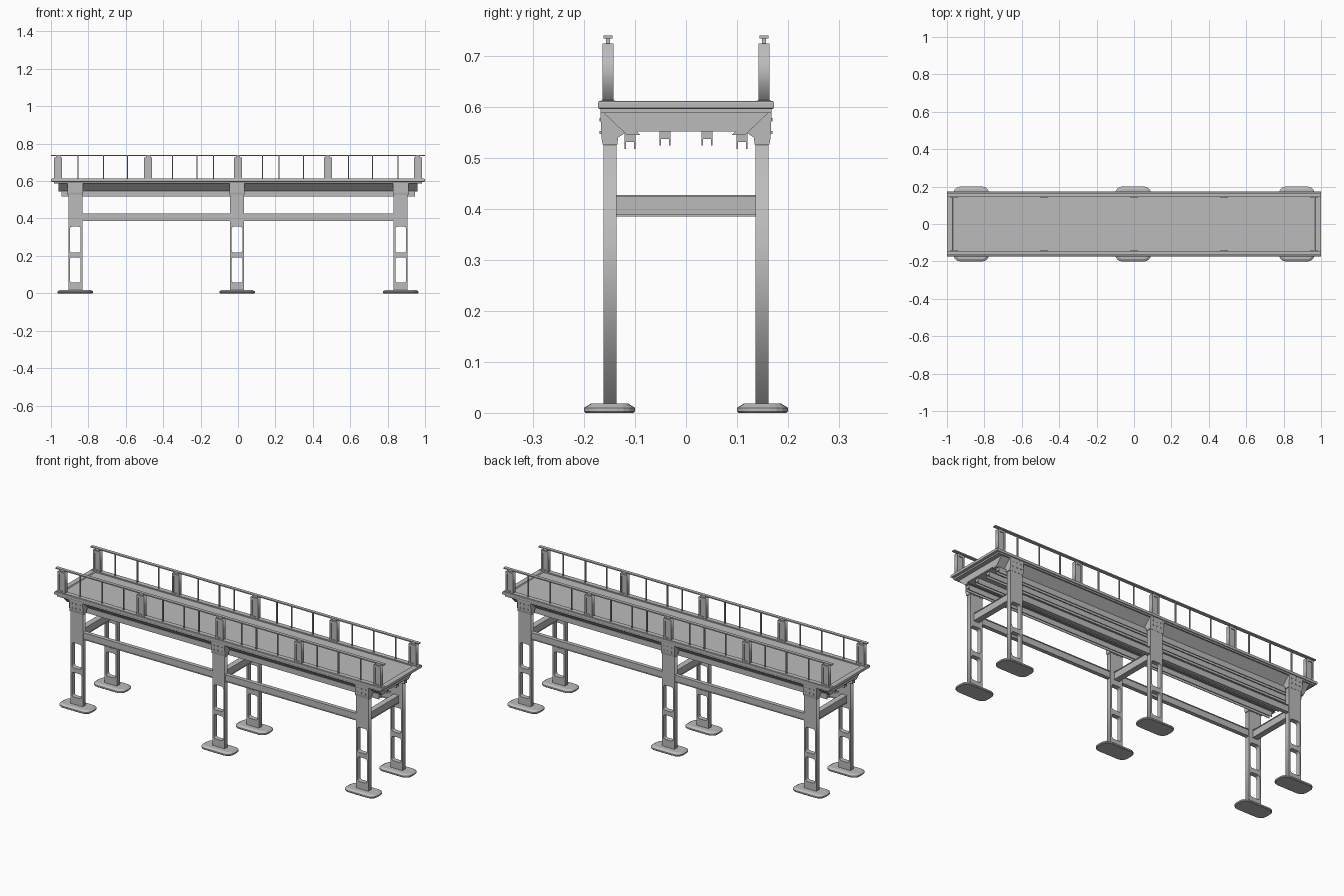
import bpy, bmesh, math
from mathutils import Matrix, Vector

cube = bpy.data.objects.get("Cube")
if cube:
    bpy.data.objects.remove(cube, do_unlink=True)

steel = bpy.data.materials.new("grey_steel")
steel.use_nodes = True
GREY = (0.5, 0.5, 0.5, 1)
steel.diffuse_color = GREY
steel.node_tree.nodes["Principled BSDF"].inputs["Base Color"].default_value = GREY


def add(name, mesh):
    mesh.materials.clear()
    mesh.materials.append(steel)
    ob = bpy.data.objects.new(name, mesh)
    bpy.context.collection.objects.link(ob)
    return ob


def finish(name, bm):
    bmesh.ops.recalc_face_normals(bm, faces=bm.faces)
    mesh = bpy.data.meshes.new(name)
    bm.to_mesh(mesh)
    bm.free()
    return add(name, mesh)


def box(name, x, y, z, bevel=0):
    """Box from (low, high) ranges on each axis."""
    bm = bmesh.new()
    bmesh.ops.create_cube(bm, size=1)
    for v in bm.verts:
        v.co = Vector([(a + b) / 2 + c * (b - a) for c, (a, b) in zip(v.co, (x, y, z))])
    if bevel:
        bmesh.ops.bevel(bm, geom=bm.edges[:], offset=bevel, segments=2,
                        profile=0.5, affect='EDGES')
    return finish(name, bm)


def prism(name, profile, start, end, axis="x"):
    """Extrude a closed profile of (across, z) points along x or y."""
    def place(t, p):
        return (t, p[0], p[1]) if axis == "x" else (p[0], t, p[1])
    bm = bmesh.new()
    face = bm.faces.new([bm.verts.new(place(start, p)) for p in profile])
    out = bmesh.ops.extrude_face_region(bm, geom=[face])
    move = place(end - start, (0, 0))
    bmesh.ops.translate(bm, vec=move,
                        verts=[v for v in out["geom"] if isinstance(v, bmesh.types.BMVert)])
    return finish(name, bm)


def rounded(cx, cy, w, h, r, steps=4):
    pts = []
    for k, (sx, sy) in enumerate(((1, 1), (-1, 1), (-1, -1), (1, -1))):
        for i in range(steps + 1):
            a = math.pi / 2 * (k + i / steps)
            pts.append((cx + sx * (w / 2 - r) + r * math.cos(a),
                        cy + sy * (h / 2 - r) + r * math.sin(a)))
    return pts


def plate(name, outlines, thickness, at):
    """Upright plate facing y; outlines after the first become holes."""
    cu = bpy.data.curves.new(name, 'CURVE')
    cu.dimensions = '2D'
    cu.fill_mode = 'BOTH'
    cu.extrude = thickness / 2
    for pts in outlines:
        sp = cu.splines.new('POLY')
        sp.points.add(len(pts) - 1)
        for p, (u, v) in zip(sp.points, pts):
            p.co = (u, v, 0, 1)
        sp.use_cyclic_u = True
    tmp = bpy.data.objects.new(name + "_outline", cu)
    bpy.context.collection.objects.link(tmp)
    bpy.context.view_layer.update()
    dg = bpy.context.evaluated_depsgraph_get()
    mesh = bpy.data.meshes.new_from_object(tmp.evaluated_get(dg))
    bpy.data.objects.remove(tmp, do_unlink=True)
    mesh.transform(Matrix.Translation(at) @ Matrix.Rotation(math.pi / 2, 4, 'X'))
    return add(name, mesh)


def rect(w, low, high):
    return [(-w / 2, low), (w / 2, low), (w / 2, high), (-w / 2, high)]


def i_section(c, low, high, w, lip=0.004, web=0.003):
    half = [(w, low), (w, low + lip), (w - web, low + lip),
            (w - web, high - lip), (w, high - lip), (w, high)]
    return [(c + a, z) for a, z in half] + [(c - a, z) for a, z in reversed(half)]


# Deck slab with a sunken walking surface
bm = bmesh.new()
bmesh.ops.create_cube(bm, size=1)
for v in bm.verts:
    v.co = Vector((v.co.x * 2, v.co.y * 0.346, 0.604 + v.co.z * 0.016))
top = max(bm.faces, key=lambda f: f.calc_center_median().z)
bmesh.ops.bevel(bm, geom=[e for e in bm.edges if abs(e.verts[0].co.z - e.verts[1].co.z) < 0.001],
                offset=0.004, segments=2, profile=0.5, affect='EDGES')
top = max(bm.faces, key=lambda f: f.calc_center_median().z)
bmesh.ops.inset_region(bm, faces=[top], thickness=0.036)
bmesh.ops.inset_region(bm, faces=[top], thickness=0.005, depth=-0.005)
finish("deck_slab", bm)
box("deck_lower_lip", (-0.985, 0.985), (-0.168, 0.168), (0.588, 0.597))

# Tapered underside of the deck, with sloping side plates
side = [(0.163, 0.59), (0.116, 0.545), (0.09, 0.545), (0.097, 0.552)]
prism("deck_underside", side + [(-y, z) for y, z in reversed(side)], -0.96, 0.96)

# Small channel girders under the deck
for y, low in ((-0.11, 0.518), (-0.041, 0.524), (0.041, 0.524), (0.11, 0.518)):
    h = [(0.011, 0.03), (0.011, 0), (0.008, 0), (0.008, 0.013)]
    prof = [(y + a, low + z) for a, z in h] + [(y - a, low + z) for a, z in reversed(h)]
    prism("girder", prof, -0.945, 0.945)

LEG_X = (-0.87, -0.005, 0.87)
for s in (-1, 1):
    for x in LEG_X:
        # Leg with two rounded openings
        plate("leg", [rect(0.075, 0.015, 0.55),
                      rounded(0, 0.125, 0.058, 0.135, 0.012),
                      rounded(0, 0.287, 0.058, 0.138, 0.012)],
              0.026, (x, s * 0.149, 0))
        # Bracket joining the leg to the deck
        cap = [(0.168, 0.592), (0.166, 0.54), (0.163, 0.525), (0.135, 0.525),
               (0.133, 0.54), (0.118, 0.55), (0.125, 0.592)]
        prism("leg_bracket", [(s * y, z) for y, z in cap], x - 0.041, x + 0.041)
        # Bolts on the bracket
        for dx in (-0.024, 0, 0.024):
            for z in (0.55, 0.575):
                box("bolt", (x + dx - 0.003, x + dx + 0.003),
                    sorted((s * 0.16, s * 0.17)), (z - 0.003, z + 0.003))
        # Foot pad: rounded block with a sloped rim
        bm = bmesh.new()
        rings = []
        for z, inset in ((0, 0.003), (0.003, 0), (0.01, 0), (0.018, 0.013)):
            pts = rounded(x, s * 0.15, 0.19 - 2 * inset, 0.1 - 2 * inset, 0.036 - inset)
            rings.append([bm.verts.new((px, py, z)) for px, py in pts])
        for a, b in zip(rings, rings[1:]):
            for i in range(len(a)):
                j = (i + 1) % len(a)
                bm.faces.new((a[i], a[j], b[j], b[i]))
        bm.faces.new(rings[0])
        bm.faces.new(rings[-1])
        finish("foot_pad", bm)

    # Long beams between neighbouring legs
    for a, b in zip(LEG_X, LEG_X[1:]):
        prism("long_beam", i_section(s * 0.149, 0.387, 0.426, 0.011), a + 0.037, b - 0.037)

    # Railing posts with recessed panels and a short stem
    for x in (-0.962, -0.481, 0, 0.481, 0.962):
        at = (x, s * 0.153, 0)
        plate("railing_post", [rect(0.044, 0.608, 0.725),
                               rounded(0, 0.667, 0.026, 0.092, 0.004)], 0.022, at)
        plate("post_panel", [rect(0.03, 0.615, 0.718)], 0.013, at)
        box("post_stem", (x - 0.012, x + 0.012), (at[1] - 0.004, at[1] + 0.004), (0.724, 0.736))

    # Thin balusters and the handrail
    for x in (0.13, 0.22, 0.35, 0.59, 0.72, 0.855):
        for m in (-1, 1):
            box("baluster", (m * x - 0.003, m * x + 0.003),
                (s * 0.153 - 0.003, s * 0.153 + 0.003), (0.608, 0.736))
    box("handrail", (-1, 1), (s * 0.153 - 0.009, s * 0.153 + 0.009), (0.734, 0.74))
    # Kerb strip beneath the railing
    box("kerb_strip", (-0.995, 0.995), (s * 0.153 - 0.013, s * 0.153 + 0.013), (0.608, 0.614))

# Cross beams between the leg pairs
for x in LEG_X:
    prism("cross_beam", i_section(x, 0.385, 0.427, 0.016), -0.137, 0.137, "y")
